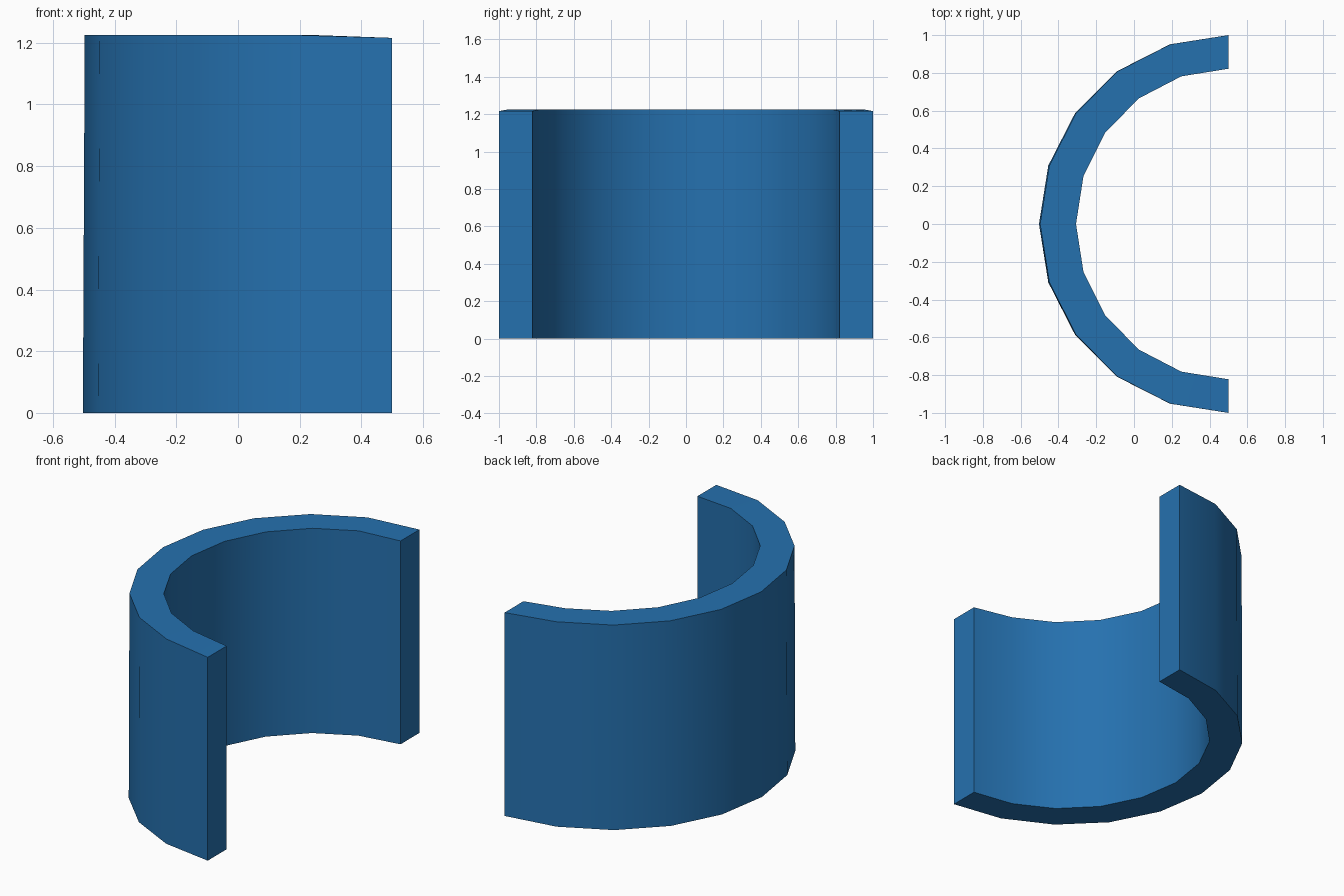
import bpy
import bmesh
from math import cos, sin, pi, radians

cube = bpy.data.objects.get("Cube")
if cube:
    bpy.data.objects.remove(cube, do_unlink=True)

STEPS = 10
CENTRE_X = 0.5
HEIGHT = 1.225
END_DROP = 0.009

# Single blue finish
blue = bpy.data.materials.new("blue")
blue.use_nodes = True
colour = (0.0185, 0.165, 0.43, 1)
blue.diffuse_color = colour
blue.node_tree.nodes["Principled BSDF"].inputs["Base Color"].default_value = colour

bm = bmesh.new()


def arc(rx, ry, top):
    """Half ring of vertices, open towards +x."""
    verts = []
    for i in range(STEPS + 1):
        a = pi / 2 + pi * i / STEPS
        z = 0
        if top:
            z = HEIGHT - (END_DROP if i in (0, STEPS) else 0)
        verts.append(bm.verts.new((CENTRE_X + rx * cos(a), ry * sin(a), z)))
    return verts


# Outer wall leans in very slightly towards the top
outer_low, outer_top = arc(1.003, 1.0, False), arc(0.997, 1.0, True)
inner_low, inner_top = arc(0.81, 0.822, False), arc(0.807, 0.822, True)

# Walls and rims, segment by segment
loop = [outer_low, outer_top, inner_top, inner_low]
for i in range(STEPS):
    for a, b in zip(loop, loop[1:] + loop[:1]):
        bm.faces.new((a[i], a[i + 1], b[i + 1], b[i]))

# Flat end faces
for i in (0, STEPS):
    bm.faces.new([row[i] for row in loop])

bmesh.ops.recalc_face_normals(bm, faces=bm.faces)
mesh = bpy.data.meshes.new("curved_wall")
bm.to_mesh(mesh)
bm.free()
mesh.materials.append(blue)

wall = bpy.data.objects.new("curved_wall", mesh)
bpy.context.collection.objects.link(wall)
bpy.ops.object.select_all(action='DESELECT')
wall.select_set(True)
bpy.context.view_layer.objects.active = wall
bpy.ops.object.shade_smooth_by_angle(angle=radians(40))
